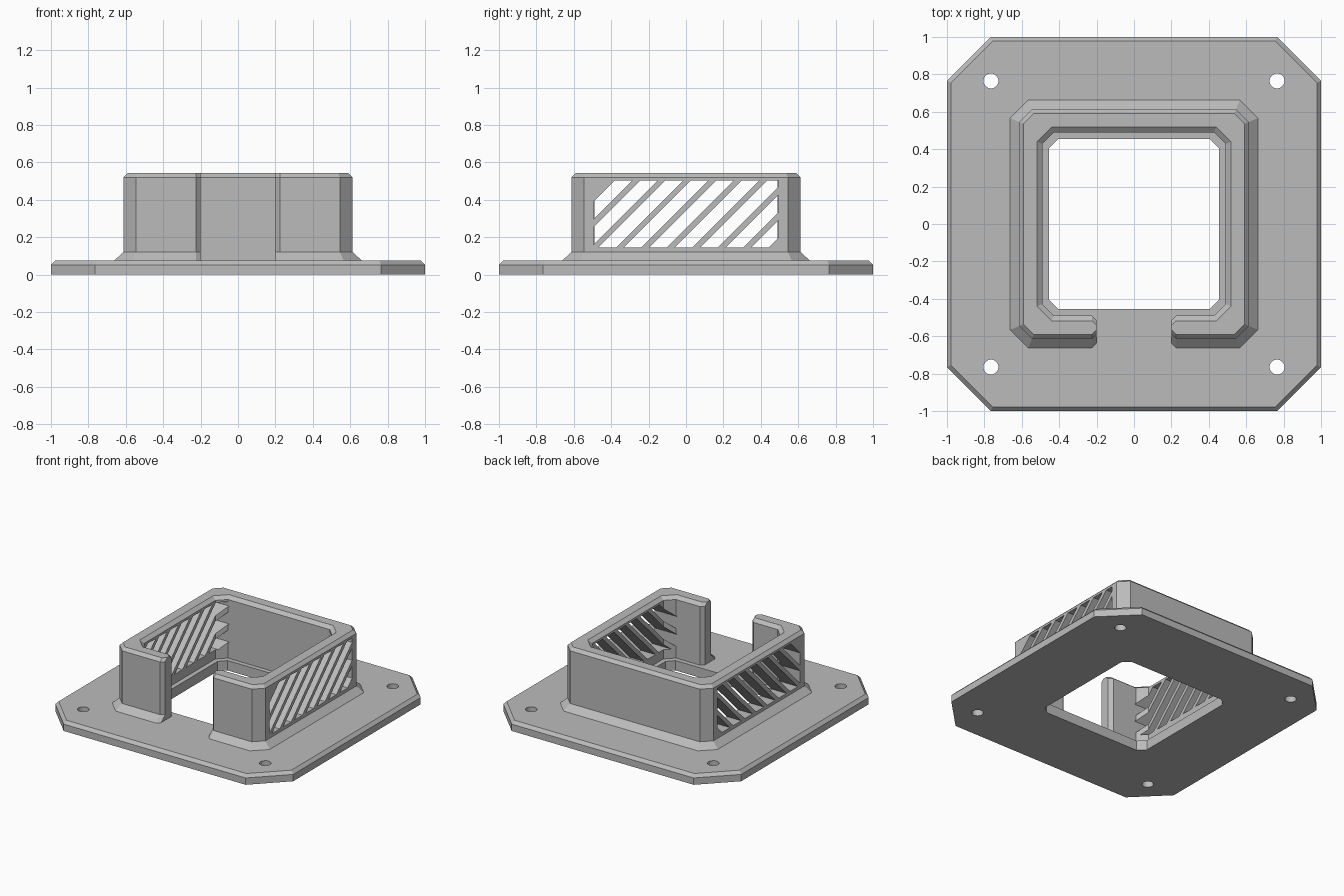
import bpy, bmesh, math

if "Cube" in bpy.data.objects:
    bpy.data.objects.remove(bpy.data.objects["Cube"])

grey = bpy.data.materials.new("plain grey")
grey.diffuse_color = (0.5, 0.5, 0.5, 1)
grey.use_nodes = True
grey.node_tree.nodes["Principled BSDF"].inputs["Base Color"].default_value = grey.diffuse_color


def loft(name, levels):
    """Solid from stacked outlines: levels = [(z, [(x, y), ...]), ...]."""
    bm = bmesh.new()
    rings = [[bm.verts.new((x, y, z)) for x, y in pts] for z, pts in levels]
    n = len(rings[0])
    for a, b in zip(rings, rings[1:]):
        for i in range(n):
            j = (i + 1) % n
            bm.faces.new((a[i], a[j], b[j], b[i]))
    bm.faces.new(rings[0])
    bm.faces.new(rings[-1])
    bmesh.ops.recalc_face_normals(bm, faces=bm.faces)
    me = bpy.data.meshes.new(name)
    bm.to_mesh(me)
    bm.free()
    me.materials.append(grey)
    ob = bpy.data.objects.new(name, me)
    bpy.context.collection.objects.link(ob)
    return ob


def octagon(h, c):
    """Square of half size h whose corners are cut at c, counterclockwise."""
    return [(h, -c), (h, c), (c, h), (-c, h), (-h, c), (-h, -c), (-c, -h), (c, -h)]


def c_outline(outer, inner, gap=0.2, cut=0.025):
    """Open frame with chamfered corners and a gap at the front."""
    co = 0.545 + (outer - 0.613) * 0.414
    ci = 0.428 + (inner - 0.49) * 0.414
    half = [(gap, -inner - cut), (gap, -outer + cut), (gap + cut, -outer), (co, -outer),
            (outer, -co), (outer, co), (co, outer)]
    inside = [(ci, inner), (inner, ci), (inner, -ci), (ci, -inner), (gap + cut, -inner)]
    mir = lambda pts: [(-x, y) for x, y in reversed(pts)]
    return half + mir(half) + mir(inside) + inside


def subtract(ob, cutters):
    for c in cutters:
        c.hide_render = True
        c.hide_viewport = True
        m = ob.modifiers.new("cut", 'BOOLEAN')
        m.operation = 'DIFFERENCE'
        m.solver = 'EXACT'
        m.object = c


# base plate with a bevelled upper edge
plate = loft("base_plate", [(0, octagon(1, 0.765)), (0.052, octagon(1, 0.765)),
                            (0.075, octagon(0.978, 0.756))])

# central opening and four screw holes
cutters = [loft("opening_cutter", [(-0.1, octagon(0.455, 0.405)), (0.2, octagon(0.455, 0.405))])]
for sx in (-1, 1):
    for sy in (-1, 1):
        ring = [(sx * 0.765 + 0.04 * math.cos(a * math.tau / 32),
                 sy * 0.765 + 0.04 * math.sin(a * math.tau / 32)) for a in range(32)]
        cutters.append(loft("screw_hole_cutter", [(-0.1, ring), (0.2, ring)]))
subtract(plate, cutters)

# upright frame: sloped foot, straight wall, bevelled rim
frame = loft("wall_frame", [(0.06, c_outline(0.662, 0.49)), (0.075, c_outline(0.662, 0.49)),
                            (0.12, c_outline(0.613, 0.49)), (0.52, c_outline(0.613, 0.49)),
                            (0.543, c_outline(0.59, 0.518))])


def clip(pts, axis, limit, sign):
    """Keep the part of a polygon where sign * coordinate <= sign * limit."""
    out = []
    for p, q in zip(pts, pts[1:] + pts[:1]):
        dp, dq = sign * (p[axis] - limit), sign * (q[axis] - limit)
        if dp <= 0:
            out.append(p)
        if dp * dq < 0:
            t = dp / (dp - dq)
            out.append(tuple(a + (b - a) * t for a, b in zip(p, q)))
    return out


# diagonal vent slots through both side walls
Z0, Z1, Y = 0.145, 0.503, 0.495
slots = []
for k in range(-2, 7):
    y = -0.468 + 0.136 * k
    rise = Z1 - Z0
    shape = [(y, Z0), (y + 0.094, Z0), (y + 0.094 + rise, Z1), (y + rise, Z1)]
    shape = clip(clip(shape, 0, -Y, -1), 0, Y, 1)
    for side in (-1, 1):
        c = loft("vent_slot_cutter", [(0.42, shape), (0.75, shape)])
        for v in c.data.vertices:
            a, b, x = v.co
            v.co = (side * x, a, b)
        if side < 0:
            c.data.flip_normals()
        slots.append(c)
subtract(frame, slots)
